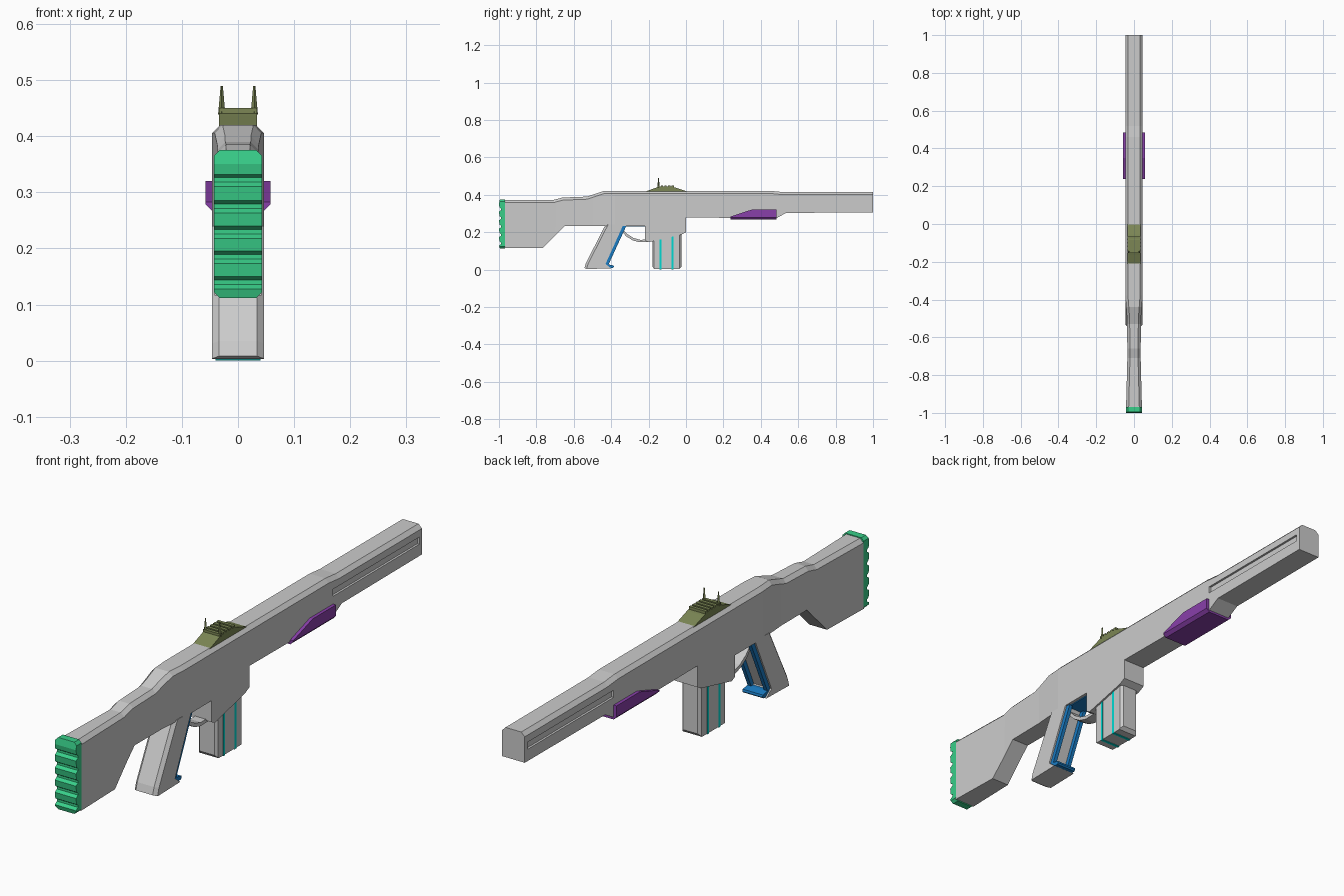
import bpy, bmesh
from mathutils import Vector

if "Cube" in bpy.data.objects:
    bpy.data.objects.remove(bpy.data.objects["Cube"])


def finish(name, bm, color=None):
    bmesh.ops.recalc_face_normals(bm, faces=bm.faces[:])
    me = bpy.data.meshes.new(name)
    bm.to_mesh(me)
    bm.free()
    ob = bpy.data.objects.new(name, me)
    bpy.context.collection.objects.link(ob)
    if color:
        mat = bpy.data.materials.get(color[0]) or bpy.data.materials.new(color[0])
        mat.diffuse_color = (*color[1], 1)
        mat.use_nodes = True
        mat.node_tree.nodes["Principled BSDF"].inputs["Base Color"].default_value = mat.diffuse_color
        me.materials.append(mat)
    return ob


def prism(name, pts, w, color=None, x=0, test=None, chamfer=0.0, widths=None):
    """Side profile (y, z) extruded to x +-w; widths = [(y, half width)] tapers it;
    test(normal) picks which rim faces get chamfered along the sides."""
    bm = bmesh.new()
    face = bm.faces.new([bm.verts.new((-w, y, z)) for y, z in pts])
    ext = bmesh.ops.extrude_face_region(bm, geom=[face])
    bmesh.ops.translate(bm, vec=(2 * w, 0, 0),
                        verts=[g for g in ext['geom'] if isinstance(g, bmesh.types.BMVert)])
    if widths:
        for y, _ in widths[1:-1]:
            bmesh.ops.bisect_plane(bm, geom=bm.verts[:] + bm.edges[:] + bm.faces[:],
                                   plane_co=(0, y, 0), plane_no=(0, 1, 0))
        for v in bm.verts:
            for (y0, w0), (y1, w1) in zip(widths, widths[1:]):
                if y0 - 1e-5 <= v.co.y <= y1 + 1e-5:
                    half = w0 + (w1 - w0) * (v.co.y - y0) / (y1 - y0)
                    v.co.x = half if v.co.x > 0 else -half
                    break
    bmesh.ops.recalc_face_normals(bm, faces=bm.faces[:])
    bm.normal_update()
    if test:
        rim = []
        for e in bm.edges:
            side = [f for f in e.link_faces if abs(f.normal.x) > 0.8]
            other = [f for f in e.link_faces if abs(f.normal.x) <= 0.8]
            if side and other and test(other[0].normal):
                rim.append(e)
        bmesh.ops.bevel(bm, geom=rim, offset=chamfer, segments=1, affect='EDGES',
                        clamp_overlap=True)
    bmesh.ops.translate(bm, vec=(x, 0, 0), verts=bm.verts[:])
    return finish(name, bm, color)


def block(name, y0, y1, z0, z1, w, color=None, x=0):
    return prism(name, [(y0, z0), (y1, z0), (y1, z1), (y0, z1)], w, color, x)


GREEN = ("green", (0.04, 0.62, 0.25))
PURPLE = ("purple", (0.25, 0.05, 0.40))
BLUE = ("blue", (0.01, 0.20, 0.55))
CYAN = ("cyan", (0.0, 0.70, 0.65))
OLIVE = ("olive", (0.20, 0.24, 0.09))

# stock, receiver and barrel shroud
body = prism("body", [
    (-0.97, 0.372), (-0.71, 0.372), (-0.66, 0.385), (-0.53, 0.39), (-0.44, 0.42),
    (0.46, 0.42), (0.52, 0.414), (1.0, 0.414), (1.0, 0.305), (0.535, 0.303),
    (0.485, 0.275), (0.0, 0.278), (0.0, 0.2), (-0.025, 0.187), (-0.2, 0.146),
    (-0.218, 0.155), (-0.218, 0.234), (-0.65, 0.232), (-0.765, 0.116), (-0.97, 0.116)],
    0.046, test=lambda n: n.z > 0.5, chamfer=0.014,
    widths=[(-0.97, 0.042), (-0.7, 0.035), (-0.5, 0.037), (-0.38, 0.046), (1.0, 0.046)])

# long recessed slots on both sides of the shroud
for side in (-1, 1):
    cutter = block("slot_cutter", 0.485, 0.985, 0.348, 0.374, 0.008, x=side * 0.046)
    cutter.hide_render = True
    cutter.hide_viewport = True
    mod = body.modifiers.new("slot", 'BOOLEAN')
    mod.operation, mod.solver, mod.object = 'DIFFERENCE', 'EXACT', cutter

# ribbed butt pad
pad = [(-0.968, 0.112), (-0.995, 0.112)]
grooves = [0.14, 0.185, 0.23, 0.275, 0.322]
for g in grooves:
    pad += [(-1.0, g - 0.012), (-0.988, g - 0.004), (-0.988, g + 0.004), (-0.997, g + 0.010)]
pad += [(-1.0, 0.35), (-0.995, 0.375), (-0.968, 0.375)]
prism("butt_pad", pad, 0.043, GREEN, test=lambda n: abs(n.z) > 0.95, chamfer=0.01)

# pistol grip
prism("grip", [(-0.43, 0.24), (-0.535, 0.035), (-0.543, 0.008), (-0.53, 0.003),
               (-0.40, 0.006), (-0.43, 0.03), (-0.335, 0.24)],
      0.046, test=lambda n: n.y < -0.5, chamfer=0.012)

# blue frame on the front of the grip
for side, label in ((-1, "left"), (1, "right")):
    prism("grip_rail_" + label, [(-0.435, 0.025), (-0.415, 0.025), (-0.318, 0.236),
                                 (-0.338, 0.236)], 0.007, BLUE, x=side * 0.033)
prism("grip_ledge", [(-0.43, 0.008), (-0.39, 0.009), (-0.385, 0.014), (-0.387, 0.022),
                     (-0.415, 0.027), (-0.43, 0.027)], 0.041, BLUE)
block("grip_top_plate", -0.335, -0.218, 0.23, 0.238, 0.034, BLUE)

# trigger guard
outer = [(-0.345, 0.205), (-0.32, 0.178), (-0.285, 0.156), (-0.25, 0.146), (-0.2, 0.147)]
inner = [(y + 0.004, z + 0.013) for y, z in reversed(outer)]
prism("trigger_guard", outer + inner, 0.022)

# magazine with inlaid bands
prism("magazine", [(-0.18, 0.2), (-0.18, 0.015), (-0.168, 0.002), (-0.037, 0.002),
                   (-0.025, 0.015), (-0.025, 0.21)],
      0.039, test=lambda n: abs(n.y) > 0.9, chamfer=0.009)
for i, y in enumerate((-0.137, -0.072)):
    block(f"magazine_band_{i + 1}", y - 0.005, y + 0.005, 0.0, 0.18, 0.0402, CYAN)

# fore-end hand guard
prism("hand_guard", [(0.237, 0.267), (0.485, 0.267), (0.485, 0.32), (0.35, 0.32),
                     (0.237, 0.283)], 0.058, PURPLE,
      test=lambda n: n.z < -0.5, chamfer=0.012)

# sight base, slats and posts
prism("sight_base", [(-0.214, 0.418), (0.004, 0.418), (-0.055, 0.438), (-0.085, 0.444),
                     (-0.145, 0.444), (-0.165, 0.436)], 0.034, OLIVE)
for i in range(5):
    y = -0.147 + i * 0.019
    block(f"sight_slat_{i + 1}", y - 0.006, y + 0.006, 0.435, 0.45, 0.034, OLIVE)
for side, label in ((-1, "left"), (1, "right")):
    bm = bmesh.new()
    bmesh.ops.create_cone(bm, cap_ends=True, segments=4, radius1=0.0065, radius2=0.002,
                          depth=0.05)
    bmesh.ops.translate(bm, vec=Vector((side * 0.029, -0.147, 0.464)), verts=bm.verts[:])
    finish("sight_post_" + label, bm, OLIVE)
